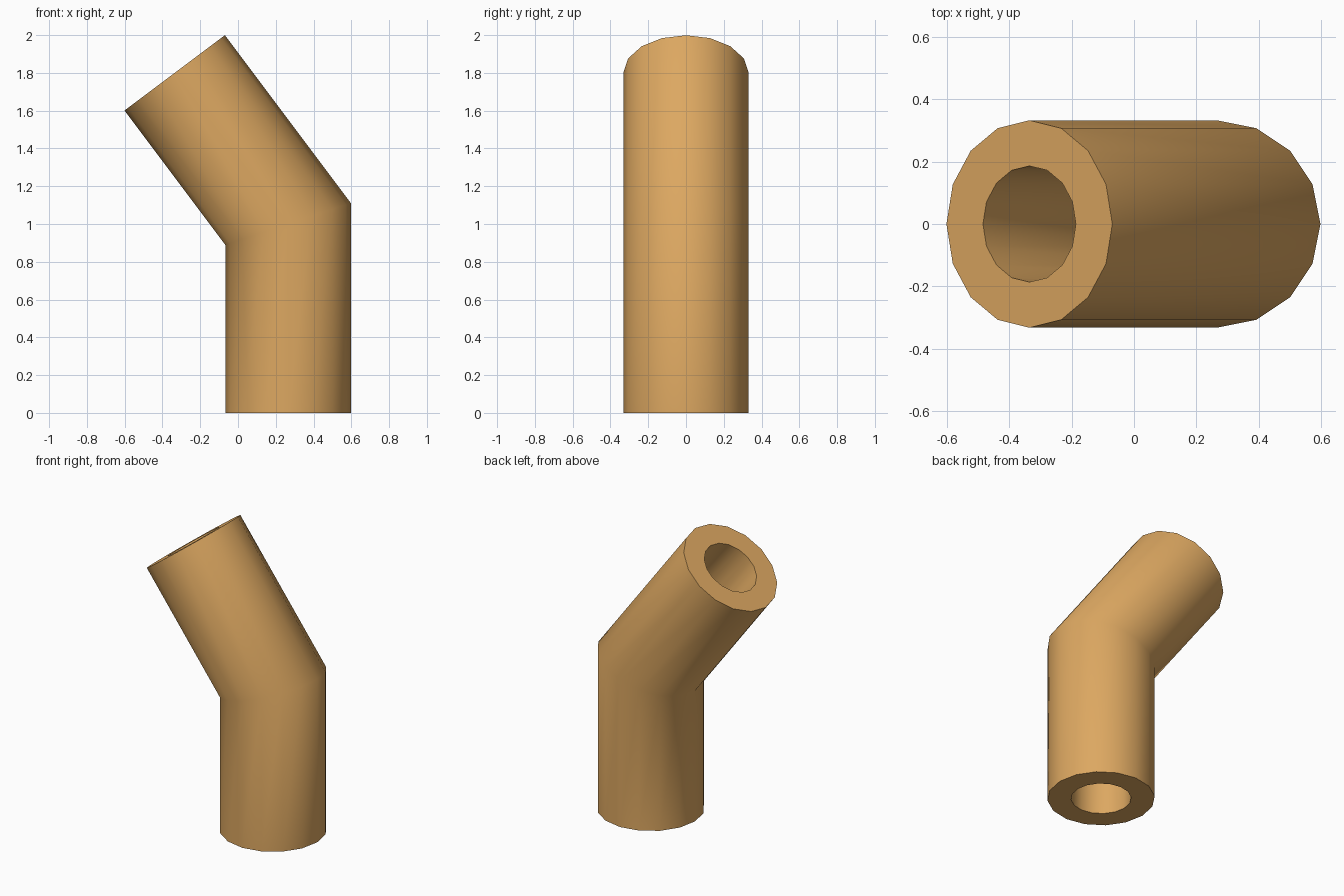
import bpy, bmesh, math
from mathutils import Vector

if "Cube" in bpy.data.objects:
    bpy.data.objects.remove(bpy.data.objects["Cube"], do_unlink=True)

SIDES, OUTER, INNER = 16, 0.332, 0.186

# Ochre material
ochre = bpy.data.materials.new("ochre")
ochre.use_nodes = True
colour = (0.72, 0.39, 0.12, 1)
ochre.diffuse_color = colour
ochre.node_tree.nodes["Principled BSDF"].inputs["Base Color"].default_value = colour

# Each station: centre and the ring's across-axis (the middle one is the mitre)
stations = [
    (Vector((0.265, 0, 0)), Vector((1, 0, 0))),
    (Vector((0.265, 0, 1)), Vector((1, 0, 1 / 3))),
    (Vector((-0.335, 0, 1.8)), Vector((0.8, 0, 0.6))),
]

bm = bmesh.new()


def ring(centre, across, radius):
    verts = []
    for i in range(SIDES):
        a = math.tau * i / SIDES
        offset = across * math.cos(a) + Vector((0, math.sin(a), 0))
        verts.append(bm.verts.new(centre + offset * radius))
    return verts


# Loop order runs up the outside, over the top rim, down the bore, and closes
loops = [ring(c, d, OUTER) for c, d in stations]
loops += [ring(c, d, INNER) for c, d in reversed(stations)]
for k, lower in enumerate(loops):
    upper = loops[(k + 1) % len(loops)]
    for i in range(SIDES):
        j = (i + 1) % SIDES
        bm.faces.new((lower[i], lower[j], upper[j], upper[i]))
bmesh.ops.recalc_face_normals(bm, faces=bm.faces)

mesh = bpy.data.meshes.new("bent_pipe")
bm.to_mesh(mesh)
bm.free()
mesh.materials.append(ochre)
pipe = bpy.data.objects.new("bent_pipe", mesh)
bpy.context.collection.objects.link(pipe)

# Smooth walls and bend, crisp rims
bpy.ops.object.select_all(action="DESELECT")
pipe.select_set(True)
bpy.context.view_layer.objects.active = pipe
bpy.ops.object.shade_smooth_by_angle(angle=math.radians(50))
